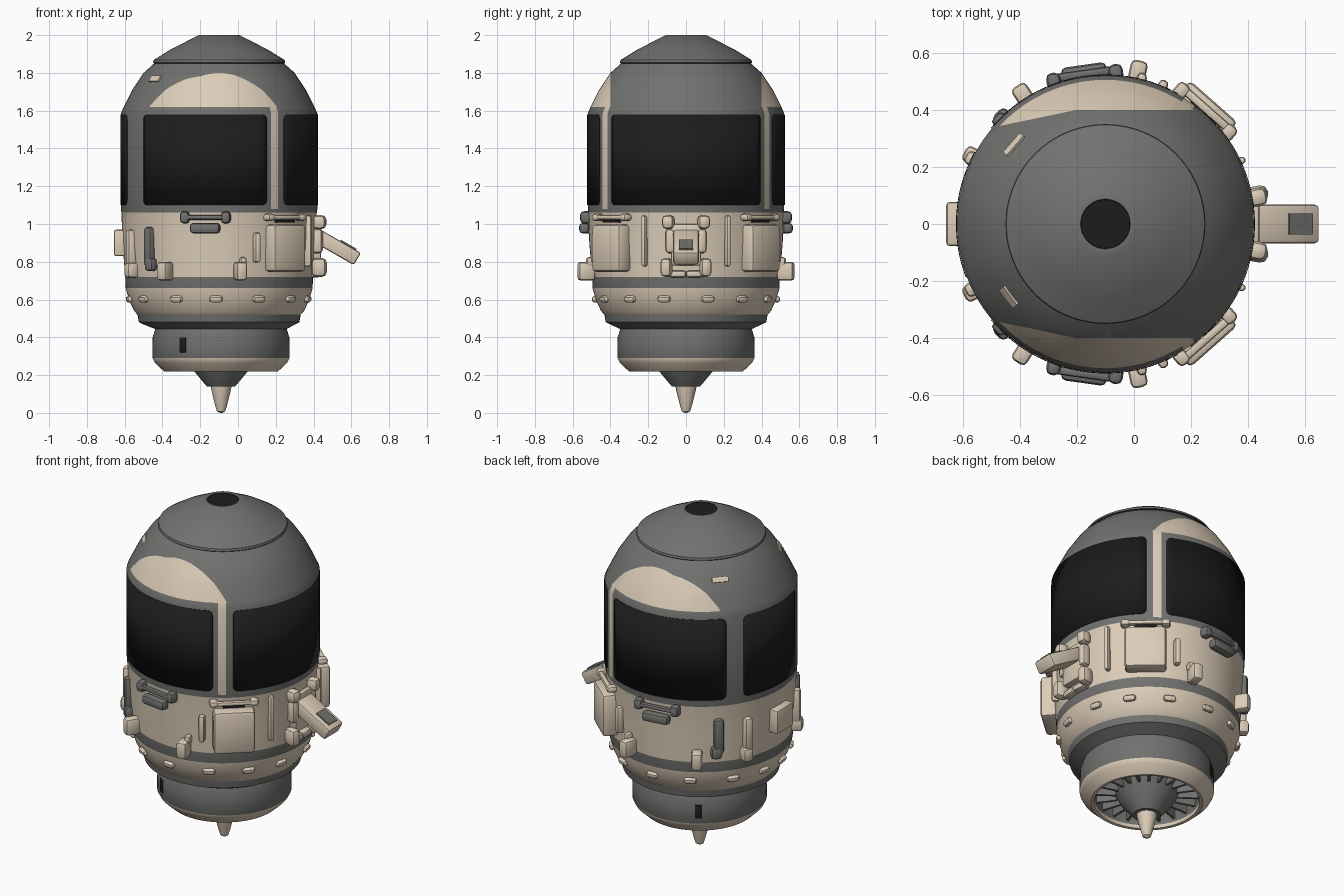
import bpy, bmesh, math
from mathutils import Matrix, Vector

if "Cube" in bpy.data.objects:
    bpy.data.objects.remove(bpy.data.objects["Cube"])

CX = -0.10  # body axis


def material(name, rgb):
    m = bpy.data.materials.new(name)
    m.diffuse_color = (*rgb, 1)
    m.use_nodes = True
    m.node_tree.nodes["Principled BSDF"].inputs["Base Color"].default_value = m.diffuse_color
    return m


GREY, BEIGE, BLACK = 0, 1, 2
MATS = [material("warm grey", (0.165, 0.168, 0.16)),
        material("beige", (0.72, 0.61, 0.48)),
        material("black glass", (0.012, 0.012, 0.012))]


def finish(name, bm, mat=None):
    me = bpy.data.meshes.new(name)
    bmesh.ops.recalc_face_normals(bm, faces=bm.faces)
    bm.to_mesh(me)
    bm.free()
    for m in (MATS if mat is None else [MATS[mat]]):
        me.materials.append(m)
    ob = bpy.data.objects.new(name, me)
    bpy.context.collection.objects.link(ob)
    return ob


def polar(az, r, z):
    """Point around the axis; the engine sits slightly off centre"""
    a = math.radians(az)
    return Vector((CX + (0.01 if z < 0.445 else 0) + r * math.cos(a), -r * math.sin(a), z))


def lathe(bm, profile, angles):
    """profile: (radius, z, material of the band down to the next point)"""
    rings = [[bm.verts.new(polar(a, r, z)) for a in angles] for r, z, _ in profile]
    n = len(angles)
    for i in range(len(rings) - 1):
        for j in range(n):
            k = (j + 1) % n
            f = bm.faces.new((rings[i][j], rings[i][k], rings[i + 1][k], rings[i + 1][j]))
            f.material_index = profile[i][2]
    for ring, m in ((rings[0], profile[0][2]), (rings[-1], profile[-1][2])):
        bm.faces.new(ring).material_index = m


def box(name, az, r, z, size, mat, bevel=0.012, tilt=0.0, shift=0.0):
    """Bevelled block on the hull; size = (tangent, radial, height)"""
    bm = bmesh.new()
    bmesh.ops.create_cube(bm, size=1)
    bmesh.ops.scale(bm, vec=(size[1], size[0], size[2]), verts=bm.verts)
    if bevel:
        bmesh.ops.bevel(bm, geom=bm.edges[:], offset=min(bevel, min(size) * 0.45),
                        segments=2, profile=0.5, affect='EDGES')
    mx = (Matrix.Translation(polar(az, r, z)) @ Matrix.Rotation(math.radians(-az), 4, 'Z')
          @ Matrix.Rotation(math.radians(tilt), 4, 'Y') @ Matrix.Translation((0, shift, 0)))
    bm.transform(mx)
    return finish(name, bm, mat)


def pair(name, az, *args, **kw):
    for side, s in (("front", 1), ("back", -1)):
        box(f"{name}_{side}", s * az, *args, **kw)


# hull: cap, dome, window wall, equipment belt, lower bands, engine collar and cavity
profile = [(0.085, 1.998, BLACK), (0.087, 2.0, GREY), (0.108, 2.0, GREY), (0.26, 1.922, GREY),
           (0.347, 1.868, GREY), (0.35, 1.855, BLACK), (0.344, 1.85, GREY), (0.40, 1.80, GREY),
           (0.46, 1.71, GREY), (0.505, 1.62, GREY), (0.52, 1.585, GREY), (0.52, 1.08, GREY),
           (0.517, 1.06, BEIGE), (0.512, 0.90, BEIGE), (0.497, 0.72, GREY), (0.495, 0.66, BEIGE),
           (0.476, 0.595, BEIGE), (0.45, 0.54, BEIGE), (0.432, 0.52, GREY), (0.425, 0.48, GREY),
           (0.405, 0.47, GREY), (0.348, 0.444, GREY), (0.362, 0.40, GREY), (0.363, 0.29, BEIGE),
           (0.350, 0.265, BEIGE), (0.302, 0.22, BEIGE), (0.286, 0.222, BEIGE),
           (0.282, 0.24, GREY), (0.275, 0.31, GREY), (0.19, 0.31, GREY), (0.142, 0.22, GREY),
           (0.075, 0.14, GREY)]
angles = sorted(set(range(0, 360, 5)) | {53, 58, 302, 307})
bm = bmesh.new()
lathe(bm, profile, angles)
# straight cuts that make the arched dome panels, which sweep back at the rear
SWEEP_X, SWEEP = -0.2, 0.21
for s in (1, -1):
    for co, no in (((0, 0.40 * s, 0), (0, 1, 0)), ((SWEEP_X, 0.40 * s, 0), (-SWEEP * s, 1, 0))):
        dome = [f for f in bm.faces if 1.6 < f.calc_center_median().z < 1.84
                and f.calc_center_median().y * s > 0.1]
        geom = list({v for f in dome for v in f.verts} | {e for f in dome for e in f.edges}) + dome
        bmesh.ops.bisect_plane(bm, geom=geom, plane_co=co, plane_no=no)
for f in bm.faces:
    c = f.calc_center_median()
    az = math.degrees(math.atan2(abs(c.y), c.x - CX))
    arch = 1.62 < c.z < 1.84 and abs(c.y) > 0.40 + min(0, SWEEP * (c.x - SWEEP_X))
    pillar = 1.07 < c.z < 1.62 and 53 < az < 58
    if arch or pillar:
        f.material_index = BEIGE
finish("hull", bm)


# wrap-around windows with rounded corners
def window(name, a0, a1, z0=1.10, z1=1.58, r=0.522, cr=0.028):
    span = math.radians(a1 - a0) * r
    n = max(8, int((a1 - a0) / 3))
    ss = [0, .004, .010, .018, cr]
    ss = ss + [cr + (span - 2 * cr) * i / n for i in range(1, n)] + [span - s for s in reversed(ss)]
    bm = bmesh.new()
    prev = None
    for s in ss:
        d = max(0, cr - min(s, span - s))
        inset = cr - math.sqrt(max(0, cr * cr - d * d))
        a = a0 + (a1 - a0) * s / span
        cur = [bm.verts.new(polar(a, r, z)) for z in (z0 + inset, z1 - inset)]
        if prev:
            bm.faces.new((prev[0], cur[0], cur[1], prev[1]))
        prev = cur
    ob = finish(name, bm, BLACK)
    mod = ob.modifiers.new("thickness", 'SOLIDIFY')
    mod.thickness, mod.offset = 0.003, 0


window("window_right", -49, 49)
window("window_front", 61, 140)
window("window_back", 220, 299)
window("window_left", 159, 209)

# engine cavity fins and spike
for i in range(20):
    box(f"engine_fin_{i}", i * 18, 0.222, 0.285, (0.014, 0.11, 0.06), GREY, bevel=0)
bm = bmesh.new()
lathe(bm, [(0.058, 0.15, BEIGE), (0.052, 0.12, BEIGE), (0.032, 0.04, BEIGE), (0.022, 0.008, BEIGE),
           (0.008, 0.0, BEIGE)], range(0, 360, 24))
finish("engine_spike", bm)

# discharge chute on the right side, with its grey plate
box("chute", 0, 0.615, 0.882, (0.135, 0.27, 0.075), BEIGE, tilt=30)
box("chute_plate", 0, 0.684, 0.8895, (0.075, 0.095, 0.008), GREY, bevel=0, tilt=30)
box("chute_base", 0, 0.515, 0.89, (0.16, 0.05, 0.22), BEIGE)
for s in (-1, 1):
    side = "front" if s > 0 else "back"
    box(f"chute_knob_upper_{side}", s * 10, 0.54, 1.01, (0.065, 0.07, 0.075), BEIGE, bevel=0.025)
    box(f"chute_knob_mid_{side}", s * 9, 0.525, 0.91, (0.05, 0.06, 0.13), BEIGE, bevel=0.02)
    box(f"chute_knob_lower_{side}", s * 11, 0.54, 0.77, (0.06, 0.08, 0.10), BEIGE, bevel=0.025)
    box(f"chute_foot_{side}", s * 5, 0.51, 0.735, (0.09, 0.05, 0.035), BEIGE)

# equipment boxes, connectors, bars and lumps around the belt, mirrored front to back
pair("equipment_box", 48.5, 0.528, 0.872, (0.225, 0.09, 0.25), BEIGE, bevel=0.02)


def connector(name, az, r, mat, blob):
    pair(name + "_rod", az, r, 1.035, (0.20, 0.03, 0.025), mat)
    for t in (-0.11, 0.11):
        pair(f"{name}_blob_{'a' if t < 0 else 'b'}", az, r - 0.01, 1.035, (0.05, 0.06, blob), mat,
             bevel=0.02, shift=t)


connector("grey_connector", 98, 0.53, GREY, 0.065)
pair("grey_connector_block", 98, 0.535, 0.978, (0.16, 0.055, 0.055), GREY, bevel=0.018)
connector("box_connector", 48.5, 0.535, BEIGE, 0.04)
pair("box_connector_gap", 48.5, 0.522, 1.018, (0.12, 0.03, 0.018), BLACK, bevel=0)

for name, az, r, z, size, mat in (
        ("thin_bar_right", 25, 0.52, 0.91, (0.025, 0.04, 0.27), BEIGE),
        ("thin_bar_front", 67.5, 0.52, 0.875, (0.035, 0.05, 0.16), BEIGE),
        ("pipe_lump_front", 78, 0.54, 0.75, (0.06, 0.09, 0.10), BEIGE),
        ("pipe_cap_front", 76, 0.52, 0.80, (0.035, 0.05, 0.05), BEIGE),
        ("pipe_lump_rear", 122.5, 0.53, 0.75, (0.06, 0.09, 0.10), BEIGE),
        ("grey_bracket", 135.5, 0.515, 0.88, (0.055, 0.05, 0.21), GREY),
        ("bracket_foot", 134, 0.52, 0.785, (0.06, 0.05, 0.07), GREY),
        ("rear_bar", 154, 0.515, 0.87, (0.05, 0.06, 0.20), BEIGE),
        ("rear_bar_foot", 153, 0.52, 0.755, (0.06, 0.07, 0.08), BEIGE)):
    pair(name, az, r, z, size, mat, bevel=0.018)

# rear hatch box
box("rear_box", 180, 0.525, 0.90, (0.155, 0.065, 0.14), BEIGE)

# small bumps on the lower band
for i, az in enumerate((14, 38, 64, 92, 118, 146, 170)):
    pair(f"band_bump_{i}", az, 0.474, 0.605, (0.07, 0.05, 0.035), BEIGE, bevel=0.015, tilt=20)

# collar vents and dome marking plates
pair("collar_vent", 124, 0.36, 0.36, (0.04, 0.012, 0.08), BLACK, bevel=0.005)
box("dome_mark_front", 143, 0.424, 1.77, (0.08, 0.035, 0.009), BEIGE, bevel=0, tilt=56)
box("dome_mark_back", -139, 0.424, 1.77, (0.09, 0.03, 0.009), BEIGE, bevel=0, tilt=56)

# smooth shading with sharp edges kept
bpy.ops.object.select_all(action='DESELECT')
for ob in bpy.context.scene.objects:
    ob.select_set(True)
    bpy.context.view_layer.objects.active = ob
bpy.ops.object.shade_smooth_by_angle(angle=math.radians(30))
